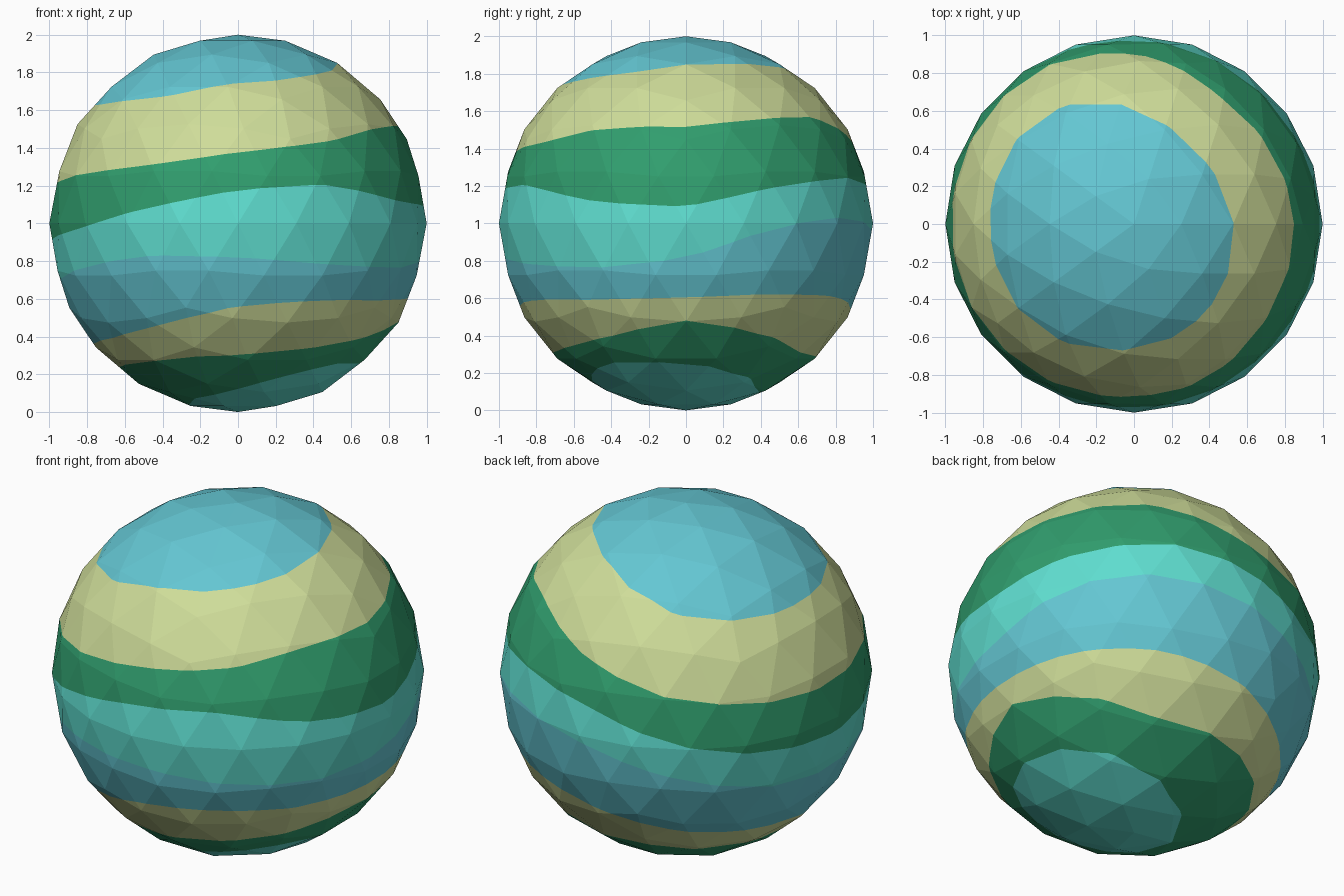
import bpy, bmesh, math

if "Cube" in bpy.data.objects:
    bpy.data.objects.remove(bpy.data.objects["Cube"])

# Wavy stripe edges: height above ground every 30 degrees of azimuth (from +x, anticlockwise)
EDGES = [
    [1.85, 1.86, 1.86, 1.79, 1.68, 1.63, 1.63, 1.64, 1.68, 1.75, 1.775, 1.82],
    [1.52, 1.565, 1.575, 1.415, 1.28, 1.22, 1.20, 1.26, 1.31, 1.38, 1.43, 1.515],
    [1.09, 1.20, 1.25, 1.19, 1.03, 0.93, 0.91, 0.96, 1.08, 1.18, 1.21, 1.115],
    [0.81, 0.99, 1.04, 0.96, 0.82, 0.71, 0.68, 0.76, 0.83, 0.82, 0.78, 0.76],
    [0.60, 0.62, 0.61, 0.54, 0.43, 0.38, 0.36, 0.38, 0.455, 0.56, 0.59, 0.59],
    [0.48, 0.41, 0.30, 0.285, 0.25, 0.24, 0.23, 0.25, 0.28, 0.30, 0.33, 0.395],
    [0.25, 0.19, 0.11, 0.05, 0.04, 0.035, 0.035, 0.05, 0.07, 0.10, 0.20, 0.26],
]
COLOURS = [
    ("sky_blue", (0.127, 0.57, 0.65)),
    ("pale_lime", (0.62, 0.72, 0.32)),
    ("leaf_green", (0.03, 0.34, 0.155)),
    ("turquoise", (0.115, 0.73, 0.63)),
]


def above(edge, co):
    """Angle of a point above a stripe edge, seen from the ball centre."""
    d = co.normalized()
    t = (math.degrees(math.atan2(d.y, d.x)) % 360) / 30
    i = int(t) % 12
    f = t - int(t)
    h = edge[i] * (1 - f) + edge[(i + 1) % 12] * f
    return math.asin(max(-1, min(1, d.z))) - math.asin(h - 1)


# Faceted ball
bm = bmesh.new()
bmesh.ops.create_icosphere(bm, subdivisions=3, radius=1.0)

# Cut every stripe edge into the facets
for edge in EDGES:
    val = {v: above(edge, v.co) for v in bm.verts}
    crossing = [e for e in bm.edges if val[e.verts[0]] * val[e.verts[1]] < 0]
    cuts = []
    for e in crossing:
        a, b = e.verts
        fac = val[a] / (val[a] - val[b])
        fac = max(0.02, min(0.98, fac))
        new_edge, v = bmesh.utils.edge_split(e, a, fac)
        cuts.append(v)
    bmesh.ops.connect_verts(bm, verts=cuts)

# Colour by stripe: the four colours repeat from top to bottom
for f in bm.faces:
    stripe = 0
    for edge in EDGES:
        if max((above(edge, v.co) for v in f.verts), key=abs) < 0:
            stripe += 1
    f.material_index = stripe % 4
    f.smooth = False

bmesh.ops.translate(bm, verts=bm.verts, vec=(0, 0, 1))
mesh = bpy.data.meshes.new("striped_ball")
bm.to_mesh(mesh)
bm.free()
for name, rgb in COLOURS:
    mat = bpy.data.materials.new(name)
    mat.diffuse_color = (*rgb, 1)
    mat.use_nodes = True
    mat.node_tree.nodes["Principled BSDF"].inputs["Base Color"].default_value = mat.diffuse_color
    mesh.materials.append(mat)
ball = bpy.data.objects.new("striped_ball", mesh)
bpy.context.collection.objects.link(ball)
